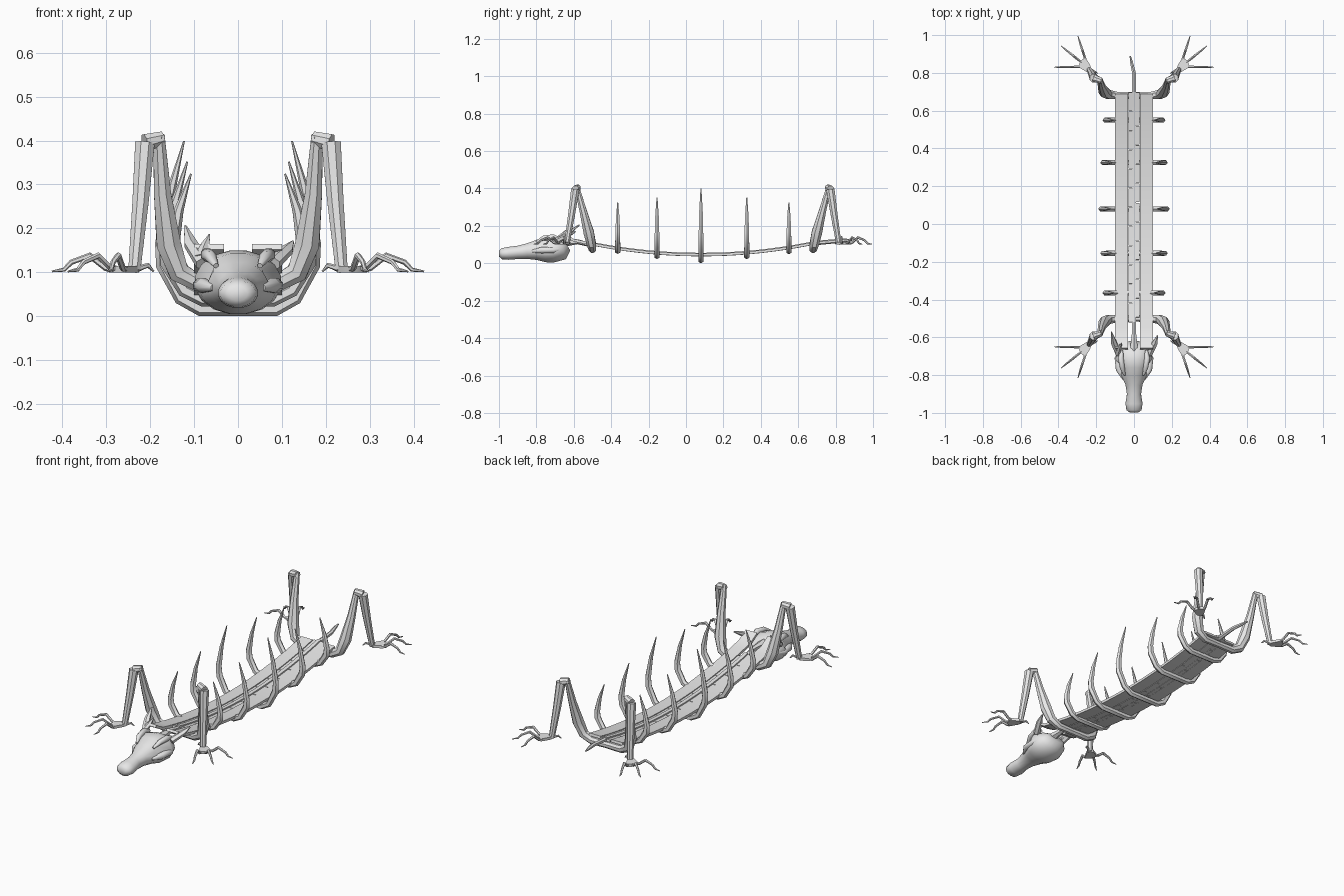
import bpy, bmesh, math
from mathutils import Vector

cube = bpy.data.objects.get("Cube")
if cube:
    bpy.data.objects.remove(cube, do_unlink=True)

bone = bpy.data.materials.new("bone_grey")
bone.use_nodes = True
bone.diffuse_color = (0.8, 0.8, 0.8, 1)
bone.node_tree.nodes["Principled BSDF"].inputs["Base Color"].default_value = (0.8, 0.8, 0.8, 1)


def sweep(bm, pts, radii, sides=8, ref=(0, 1, 0)):
    """Loft a closed tube; each radius is a number or (along ref, across ref)."""
    pts, ref, rings = [Vector(p) for p in pts], Vector(ref), []
    phase, grow = (math.pi / 4, math.sqrt(2)) if sides == 4 else (math.pi / sides, 1)
    for i, (p, r) in enumerate(zip(pts, radii)):
        a, b = r if isinstance(r, tuple) else (r, r)
        tan = Vector()
        if i > 0:
            tan += (p - pts[i - 1]).normalized()
        if i < len(pts) - 1:
            tan += (pts[i + 1] - p).normalized()
        tan.normalize()
        u = (ref - tan * ref.dot(tan)).normalized()
        v = tan.cross(u)
        ring = []
        for k in range(sides):
            t = phase + math.tau * k / sides
            ring.append(bm.verts.new(p + grow * (u * a * math.cos(t) + v * b * math.sin(t))))
        rings.append(ring)
    for r0, r1 in zip(rings, rings[1:]):
        for k in range(sides):
            j = (k + 1) % sides
            bm.faces.new((r0[k], r0[j], r1[j], r1[k]))
    bm.faces.new(rings[0])
    bm.faces.new(rings[-1])


def finish(name, bm, mirror=False, angle=40):
    bmesh.ops.recalc_face_normals(bm, faces=bm.faces)
    mesh = bpy.data.meshes.new(name)
    bm.to_mesh(mesh)
    bm.free()
    mesh.materials.append(bone)
    mesh.shade_smooth()
    mesh.set_sharp_from_angle(angle=math.radians(angle))
    obj = bpy.data.objects.new(name, mesh)
    bpy.context.collection.objects.link(obj)
    if mirror:
        obj.modifiers.new("mirror", 'MIRROR').use_clip = True
    return obj


def deck_z(y):
    return 0.045 + 0.17 * (y - 0.08) ** 2 + (0.02 if y < -0.64 else 0)


def beam(bm, x, y0, y1, half_w, half_t, lift=0.0, steps=16):
    ys = [y0 + (y1 - y0) * i / steps for i in range(steps + 1)]
    sweep(bm, [(x, y, deck_z(y) + lift) for y in ys],
          [(half_w, half_t)] * len(ys), 4, (1, 0, 0))


# Sagging walkway boards
bm = bmesh.new()
beam(bm, 0.066, -0.66, 0.69, 0.034, 0.007, steps=24)
finish("side_deck", bm, mirror=True)

# Centre row of short planks
bm = bmesh.new()
count = 12
pitch = (0.70 + 0.52) / count
for i in range(count):
    y = -0.52 + i * pitch
    for x in (-0.019, 0.019):
        shift = pitch * 0.25 if x > 0 and i < count - 1 else 0
        beam(bm, x, y + shift, y + shift + pitch - 0.003, 0.011, 0.006, -0.002, 2)
finish("centre_planks", bm)

# Spine, running on into the tail
bm = bmesh.new()
beam(bm, 0, -0.52, 0.70, 0.010, 0.009, 0.002, 20)
sweep(bm, [(0, 0.69, 0.108), (0, 0.80, 0.118), (-0.012, 0.85, 0.123), (-0.02, 0.89, 0.125)],
      [0.012, 0.011, 0.009, 0.004], 6, (1, 0, 0))
finish("spine_and_tail", bm)

bm = bmesh.new()
sweep(bm, [(0, -0.67, 0.11), (0, -0.58, 0.115), (0, -0.51, 0.098)],
      [0.025, 0.013, 0.012], 6, (1, 0, 0))
finish("neck", bm)

# Ribs cradling the deck
rib_profile = [(0, 0), (0.085, 0), (0.13, 0.025), (0.168, 0.1), (0.172, 0.15), (0.155, 0.26), (0.123, 0.383)]
rib_radii = [(0.016, 0.016)] * 3 + [(0.015, 0.019), (0.014, 0.017), (0.011, 0.011), (0.003, 0.002)]
ribs = [(-0.365, 0.05, 0.32, 0.87), (-0.155, 0.022, 0.35, 0.94), (0.08, 0, 0.40, 1.0),
        (0.325, 0.022, 0.35, 0.94), (0.55, 0.048, 0.32, 0.87)]
for n, (y, base, tip, wide) in enumerate(ribs):
    bm = bmesh.new()
    tall = (tip - base) / 0.40
    pts = [(x * wide, y, base + 0.016 + z * tall) for x, z in rib_profile]
    both = [(-x, yy, z) for x, yy, z in reversed(pts[1:])] + pts
    sweep(bm, both, rib_radii[:0:-1] + rib_radii, 6)
    finish("rib_%d" % (n + 1), bm, angle=50)


# Legs, with feet spread on the banks
def build_leg(prefix, place):
    def path(points):
        return [(x, place(y), z) for x, y, z in points]

    bm = bmesh.new()
    thigh = path([(0.0, -0.50, 0.075), (0.09, -0.50, 0.075), (0.135, -0.505, 0.10),
                  (0.158, -0.52, 0.165), (0.172, -0.55, 0.28), (0.18, -0.585, 0.412)])
    sweep(bm, thigh, [0.018, 0.021, 0.026, 0.030, 0.021, 0.014])
    finish(prefix + "_thighs", bm, mirror=True)

    bm = bmesh.new()
    shin = path([(0.172, -0.578, 0.405), (0.212, -0.592, 0.395), (0.222, -0.612, 0.26), (0.236, -0.637, 0.105)])
    sweep(bm, shin[1:], [0.024, 0.020, 0.015])
    sweep(bm, shin[:2], [0.017, 0.021], 8)
    finish(prefix + "_shins", bm, mirror=True)

    bm = bmesh.new()
    outline = path([(0.225, -0.635, 0), (0.25, -0.625, 0), (0.294, -0.65, 0),
                    (0.284, -0.683, 0), (0.257, -0.703, 0), (0.232, -0.66, 0)])
    lower = [bm.verts.new((x, y, 0.1)) for x, y, z in outline]
    upper = [bm.verts.new((x, y, 0.114)) for x, y, z in outline]
    bm.faces.new(lower)
    bm.faces.new(upper)
    for k in range(len(outline)):
        j = (k + 1) % len(outline)
        bm.faces.new((lower[k], lower[j], upper[j], upper[k]))
    toes = [((0.285, -0.652), (0.424, -0.65)), ((0.277, -0.675), (0.387, -0.763)),
            ((0.258, -0.693), (0.297, -0.815))]
    for start, end in toes:
        a, b = Vector(start), Vector(end)
        steps = [(0, 0.107), (0.12, 0.11), (0.38, 0.138), (0.68, 0.123), (0.8, 0.106), (1, 0.102)]
        pts = path([(*a.lerp(b, t), z) for t, z in steps])
        side = (b - a).orthogonal()
        ref = (side.x, place(side.y) - place(0), 0)
        sweep(bm, pts, [0.008, 0.007, 0.0075, 0.006, 0.005, 0.002], 6, ref)
    thumb = path([(0.235, -0.64, 0.106), (0.205, -0.625, 0.116), (0.192, -0.618, 0.102)])
    sweep(bm, thumb, [0.008, 0.006, 0.002], 6)
    finish(prefix + "_feet", bm, mirror=True)


build_leg("front", lambda y: y)
build_leg("back", lambda y: 0.18 - y)

# Skull: y, centre height, half width, half height
sections = [(-0.635, 0.095, 0.055, 0.032), (-0.66, 0.08, 0.082, 0.062), (-0.71, 0.077, 0.1, 0.074),
            (-0.755, 0.074, 0.092, 0.07), (-0.80, 0.07, 0.069, 0.054), (-0.85, 0.064, 0.046, 0.042),
            (-0.90, 0.058, 0.038, 0.036), (-0.95, 0.053, 0.046, 0.035), (-0.985, 0.051, 0.041, 0.03),
            (-0.999, 0.051, 0.022, 0.016)]
bm = bmesh.new()
sweep(bm, [(0, y, z) for y, z, w, h in sections], [(w, h) for y, z, w, h in sections], 16, (1, 0, 0))
for v in bm.verts:
    # Sunken eye sockets
    for side in (-1, 1):
        if (v.co - Vector((side * 0.08, -0.765, 0.108))).length < 0.028:
            v.co.x *= 0.74
            v.co.z -= 0.006
finish("skull", bm, angle=60)

# Brow ridges and cheek bones
bm = bmesh.new()
sweep(bm, [(0.05, -0.80, 0.115), (0.062, -0.76, 0.135), (0.07, -0.71, 0.14), (0.065, -0.67, 0.13)],
      [0.006, 0.014, 0.016, 0.008], 8, (1, 0, 0))
sweep(bm, [(0.055, -0.82, 0.065), (0.08, -0.77, 0.07), (0.088, -0.71, 0.07), (0.07, -0.66, 0.075)],
      [0.008, 0.018, 0.016, 0.008], 8, (1, 0, 0))
finish("brows_and_cheeks", bm, mirror=True, angle=60)

# Ears, one cocked higher than the other, and a crest spike
for name, tip, mid in [("right_ear", (-0.12, -0.57, 0.205), (-0.108, -0.625, 0.165)),
                       ("left_ear", (0.125, -0.59, 0.17), (0.11, -0.63, 0.15))]:
    bm = bmesh.new()
    sweep(bm, [(math.copysign(0.08, tip[0]), -0.69, 0.12), mid, tip],
          [(0.018, 0.016), (0.017, 0.012), (0.003, 0.003)], 6, (1, 0, 0))
    finish(name, bm)
bm = bmesh.new()
sweep(bm, [(-0.085, -0.68, 0.13), (-0.075, -0.65, 0.16), (-0.065, -0.63, 0.186)],
      [0.016, 0.011, 0.002], 6, (1, 0, 0))
finish("crest_spike", bm)
